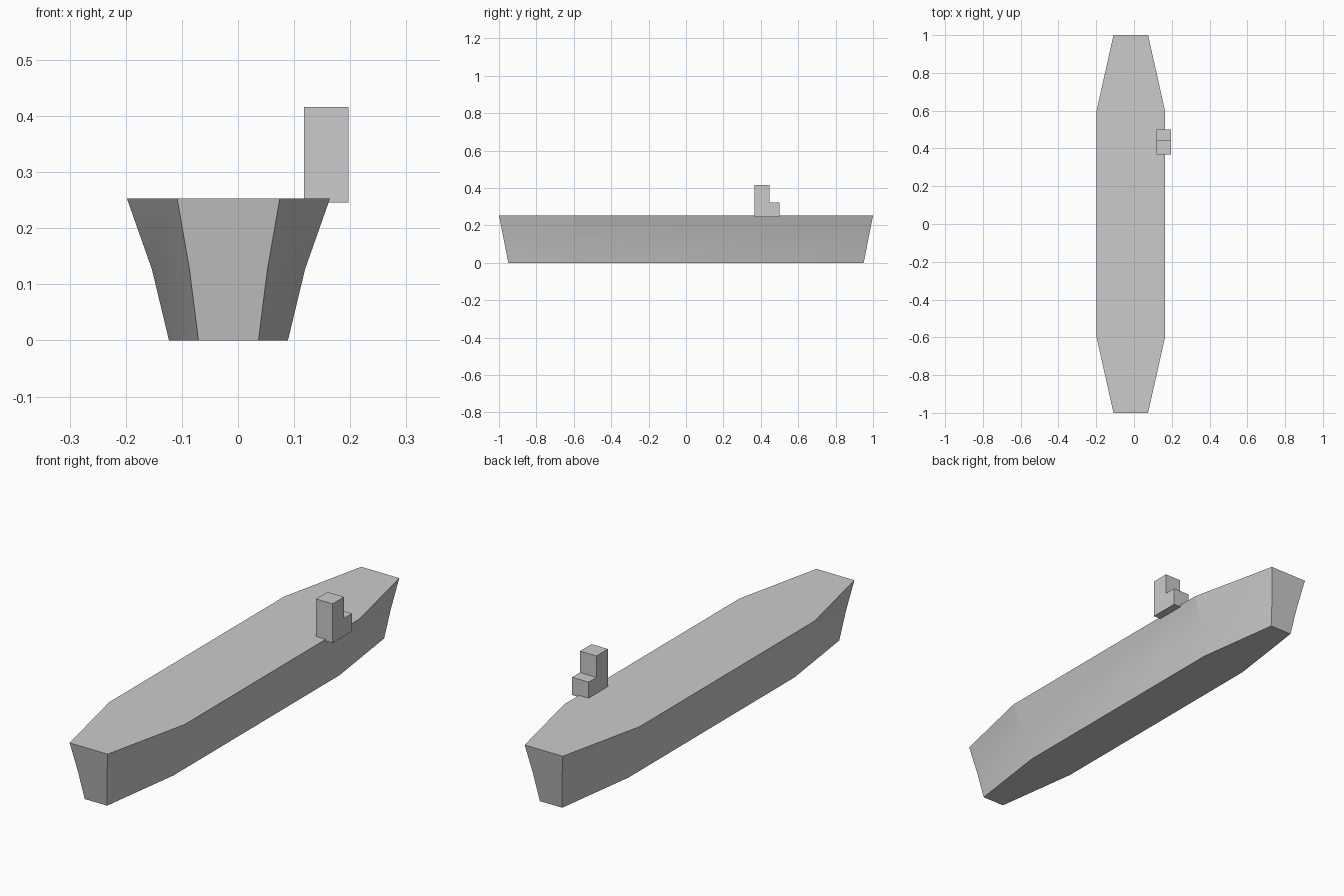
import bpy

if "Cube" in bpy.data.objects:
    bpy.data.objects.remove(bpy.data.objects["Cube"])

CX = -0.017  # hull centreline


def make_object(name, verts, faces):
    mesh = bpy.data.meshes.new(name)
    mesh.from_pydata(verts, [], faces)
    mesh.update()
    obj = bpy.data.objects.new(name, mesh)
    bpy.context.collection.objects.link(obj)
    return obj


def loft(name, rings):
    """Skin equal-length rings (counter-clockwise seen from the end) and cap them."""
    n = len(rings[0])
    verts = [p for ring in rings for p in ring]
    faces = [tuple(reversed(range(n))), tuple(range(len(verts) - n, len(verts)))]
    for r in range(len(rings) - 1):
        for i in range(n):
            j = (i + 1) % n
            a = r * n
            faces.append((a + i, a + j, a + n + j, a + n + i))
    return make_object(name, verts, faces)


def hull_ring(z, mid, end, knuckle, tip):
    """Eight-sided waterline with tapered bow and stern."""
    half = [(end, -tip), (mid, -knuckle), (mid, knuckle), (end, tip)]
    outline = half + [(-x, -y) for x, y in half]
    return [(CX + x, y, z) for x, y in outline]


# Flared hull: keel, chine and deck levels
hull = loft("hull", [
    hull_ring(0.0, 0.106, 0.0535, 0.57, 0.95),
    hull_ring(0.127, 0.1365, 0.0695, 0.585, 0.975),
    hull_ring(0.253, 0.181, 0.0915, 0.60, 1.0),
])

# Smooth sides with crisp corners
bpy.context.view_layer.objects.active = hull
hull.select_set(True)
bpy.ops.object.shade_smooth_by_angle(angle=0.17)

# Stepped island tower overhanging the deck edge
profile = [(0.367, 0.246), (0.50, 0.246), (0.50, 0.323),
           (0.446, 0.323), (0.446, 0.416), (0.367, 0.416)]
loft("island_tower", [[(x, y, z) for y, z in profile] for x in (0.118, 0.197)])
